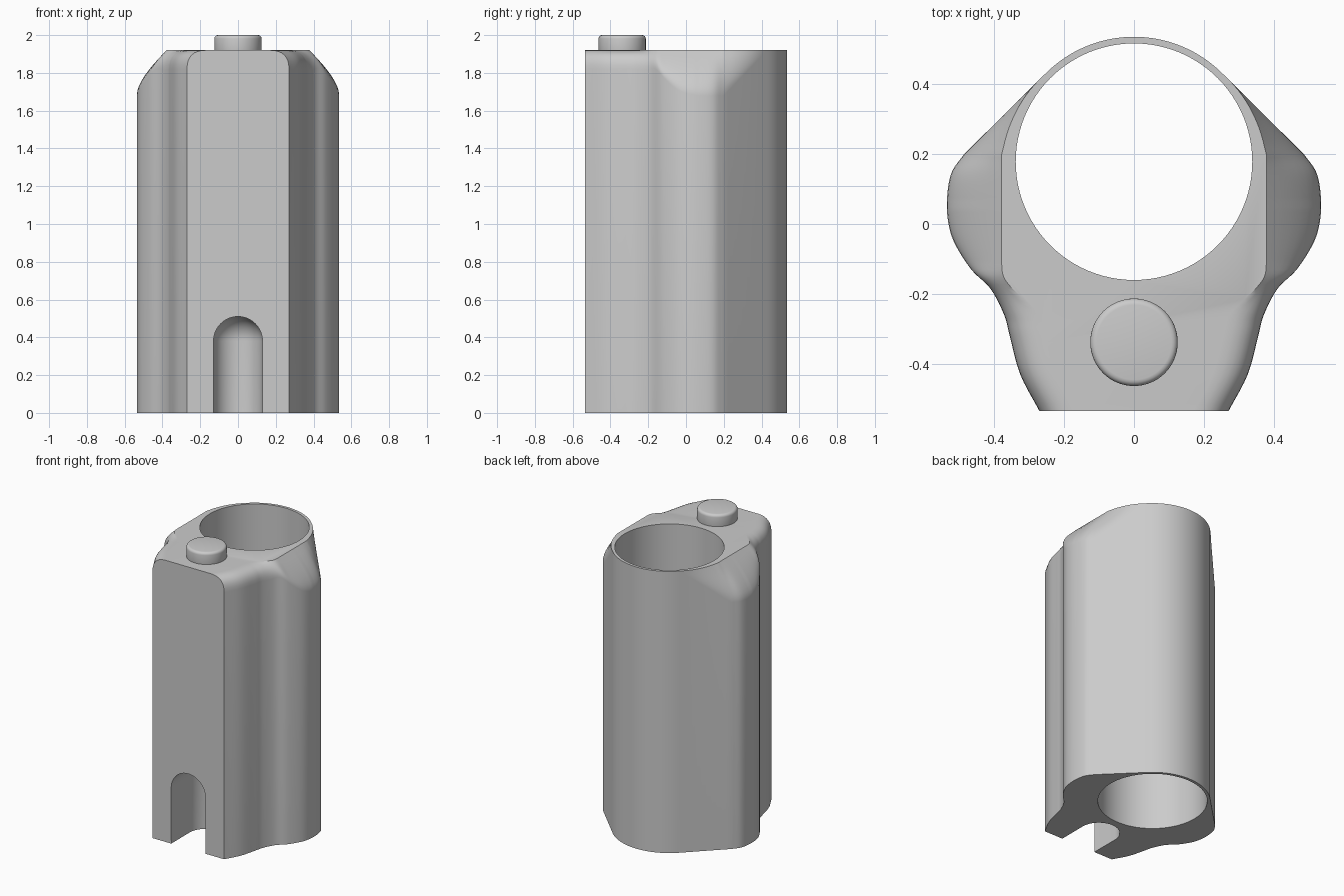
import bpy, bmesh, math
from mathutils import Vector

if "Cube" in bpy.data.objects:
    bpy.data.objects.remove(bpy.data.objects["Cube"])

TOP = 1.92
BORE = Vector((0, 0.178))
BORE_R, WALL_R = 0.338, 0.357
LOBE_X, LOBE_DROP, FILLET = 0.378, 0.24, 0.1
BUTTON_Y = -0.338

grey = bpy.data.materials.new("plain grey")
grey.use_nodes = True
grey.diffuse_color = (0.6, 0.6, 0.6, 1)
grey.node_tree.nodes["Principled BSDF"].inputs["Base Color"].default_value = grey.diffuse_color


def make_object(name, bm):
    bmesh.ops.recalc_face_normals(bm, faces=bm.faces)
    mesh = bpy.data.meshes.new(name)
    bm.to_mesh(mesh)
    bm.free()
    obj = bpy.data.objects.new(name, mesh)
    bpy.context.collection.objects.link(obj)
    mesh.materials.append(grey)
    return obj


def activate(obj):
    bpy.ops.object.select_all(action="DESELECT")
    obj.select_set(True)
    bpy.context.view_layer.objects.active = obj


def cylinder(name, centre, radius, z0, z1, sides):
    bm = bmesh.new()
    bmesh.ops.create_cone(bm, cap_ends=True, segments=sides, radius1=radius,
                          radius2=radius, depth=z1 - z0)
    bmesh.ops.translate(bm, verts=bm.verts, vec=(centre[0], centre[1], (z0 + z1) / 2))
    return make_object(name, bm)


def spline(points, steps):
    """Smooth curve through the points."""
    pts = [Vector(p) for p in points]
    pts = [pts[0] * 2 - pts[1]] + pts + [pts[-1] * 2 - pts[-2]]
    out = []
    for a, b, c, d in zip(pts, pts[1:], pts[2:], pts[3:]):
        for i in range(steps):
            t = i / steps
            out.append(b + (c - a) * t / 2 + (a * 2 - b * 5 + c * 4 - d) * t * t / 2
                       + (b * 3 - a - c * 3 + d) * t ** 3 / 2)
    return out + [pts[-2]]


def smoothstep(a, b, x):
    t = min(max((x - a) / (b - a), 0), 1)
    return t * t * (3 - 2 * t)


def edge_shape(p, along):
    """Inner top point, drop of the softened edge and height of its bend."""
    if along is not None:
        radial = (p - BORE).normalized()
        inner = BORE + radial * (LOBE_X + (WALL_R - LOBE_X) * along)
        drop = LOBE_DROP * (1 - along)
        return inner, drop, drop * 2 / 3
    lobe = smoothstep(-0.27, -0.11, p.y)
    inset = FILLET + (p.x - LOBE_X - FILLET) * lobe
    inner = Vector((p.x - inset, p.y))
    lobe_drop = LOBE_DROP if p.y > 0.05 else max(1.5 * inset, 0.05)
    drop = FILLET + (lobe_drop - FILLET) * lobe
    return inner, drop, drop * lobe * 2 / 3


# Plan outline of the right half: flank, flat shoulder, rear arc
flank = spline([(0.27, -0.535), (0.325, -0.43), (0.355, -0.32), (0.371, -0.26),
                (0.41, -0.185), (0.465, -0.13), (0.515, -0.05), (0.533, 0.02),
                (0.533, 0.09), (0.52, 0.15), (0.485, 0.2)], 5)
tangent = BORE + Vector((1, 1)).normalized() * WALL_R
half = [(p, None) for p in flank]
half += [(flank[-1].lerp(tangent, i / 10), i / 10) for i in range(1, 11)]
for i in range(1, 17):
    a = math.pi / 4 * (1 + i / 16)
    half.append((BORE + Vector((math.cos(a), math.sin(a))) * WALL_R, 1))

# Columns running from the floor up the wall and over the softened edge
BEND = 8
columns = []
for p, along in half:
    inner, drop, bend = edge_shape(p, along)
    foot = Vector((p.x, p.y, TOP - drop))
    knee = Vector((p.x, p.y, TOP - bend))
    rim = Vector((inner.x, inner.y, TOP))
    column = [Vector((p.x, p.y, 0))]
    for i in range(BEND + 1):
        t = i / BEND
        column.append(foot * (1 - t) ** 2 + knee * 2 * t * (1 - t) + rim * t * t)
    columns.append(column)
mirror = [[Vector((-v.x, v.y, v.z)) for v in c] for c in reversed(columns[:-1])]
columns += mirror

# Body shell
bm = bmesh.new()
grid = [[bm.verts.new(v) for v in c] for c in columns]
for c, d in zip(grid, grid[1:]):
    for i in range(BEND + 1):
        bm.faces.new((c[i], d[i], d[i + 1], c[i + 1]))
bm.faces.new(grid[-1] + grid[0][::-1])
bm.faces.new([c[0] for c in grid])
bm.faces.new([c[-1] for c in grid])
bmesh.ops.remove_doubles(bm, verts=bm.verts, dist=0.0002)
body = make_object("body", bm)

# Through bore
bore = cylinder("bore_cutter", BORE, BORE_R, -0.2, 2.2, 96)

# Front slot: a ball stretched forward and downward
bm = bmesh.new()
bmesh.ops.create_uvsphere(bm, u_segments=48, v_segments=24, radius=0.13)
for v in bm.verts:
    if v.co.y < -0.001:
        v.co.y -= 0.4
    if v.co.z < -0.001:
        v.co.z -= 0.6
bmesh.ops.translate(bm, verts=bm.verts, vec=(0, BUTTON_Y, 0.38))
slot = make_object("slot_cutter", bm)

for cutter in (bore, slot):
    cutter.hide_render = True
    activate(body)
    cut = body.modifiers.new("cut", "BOOLEAN")
    cut.operation = "DIFFERENCE"
    cut.solver = "EXACT"
    cut.object = cutter
    bpy.ops.object.modifier_apply(modifier=cut.name)
    bpy.data.objects.remove(cutter)

# Button on top with a rounded rim
button = cylinder("button", (0, BUTTON_Y), 0.125, TOP - 0.02, 2, 64)
activate(button)
bevel = button.modifiers.new("round_rim", "BEVEL")
bevel.width = 0.018
bevel.segments = 4
bevel.limit_method = "ANGLE"
bpy.ops.object.modifier_apply(modifier=bevel.name)

for obj in (body, button):
    activate(obj)
    bpy.ops.object.shade_smooth_by_angle(angle=math.radians(32))
